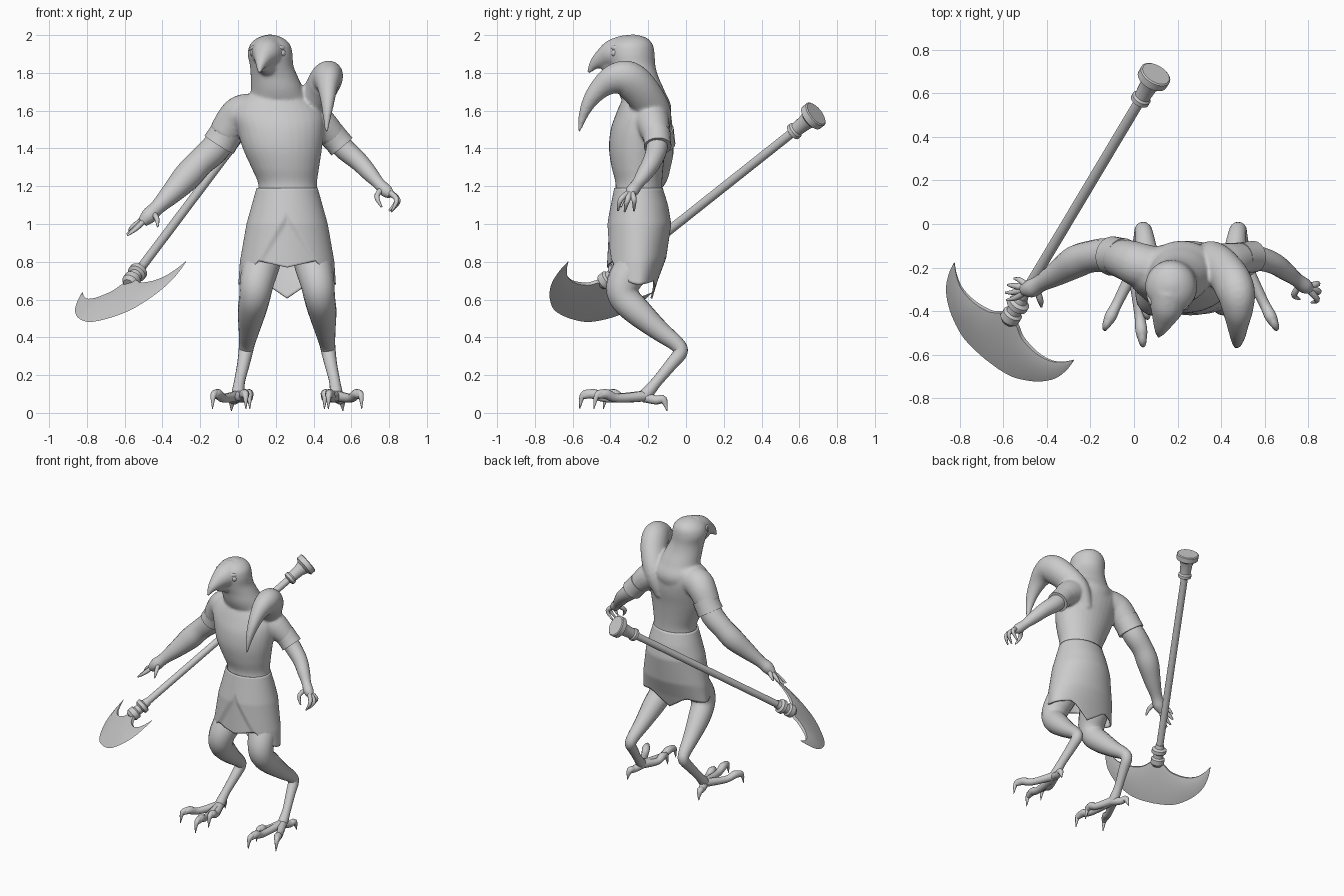
import bpy, bmesh, math
from mathutils import Vector

cube = bpy.data.objects.get("Cube")
if cube:
    bpy.data.objects.remove(cube, do_unlink=True)

clay = bpy.data.materials.new("light_grey")
clay.use_nodes = True
clay.diffuse_color = (0.6, 0.6, 0.6, 1)
clay.node_tree.nodes["Principled BSDF"].inputs["Base Color"].default_value = (0.6, 0.6, 0.6, 1)


def loft(name, rings, caps=True, sharp=50):
    """Skin a list of closed rings of points."""
    bm = bmesh.new()
    rows = [[bm.verts.new(p) for p in ring] for ring in rings]
    n = len(rows[0])
    for a, b in zip(rows, rows[1:]):
        for i in range(n):
            j = (i + 1) % n
            bm.faces.new((a[i], a[j], b[j], b[i]))
    if caps:
        bm.faces.new(rows[0][::-1])
        bm.faces.new(rows[-1])
    bmesh.ops.recalc_face_normals(bm, faces=bm.faces)
    mesh = bpy.data.meshes.new(name)
    bm.to_mesh(mesh)
    bm.free()
    for p in mesh.polygons:
        p.use_smooth = True
    mesh.set_sharp_from_angle(angle=math.radians(sharp))
    mesh.materials.append(clay)
    obj = bpy.data.objects.new(name, mesh)
    bpy.context.collection.objects.link(obj)
    return obj


def smooth(keys, steps=5):
    """Catmull-Rom interpolation through tuples of any length."""
    k = [Vector(p) for p in keys]
    k = [k[0]] + k + [k[-1]]
    out = []
    for a, b, c, d in zip(k, k[1:], k[2:], k[3:]):
        for s in range(steps):
            t = s / steps
            out.append(0.5 * (2 * b + (c - a) * t + (2 * a - 5 * b + 4 * c - d) * t * t
                              + (3 * b - a - 3 * c + d) * t ** 3))
    return out + [k[-1]]


def tube(name, keys, sides=16, steps=5, flat=1.0, sharp=50):
    """Round limb along keys of (x, y, z, radius); flat squeezes it sideways."""
    pts = smooth(keys, steps) if steps > 1 else [Vector(k) for k in keys]
    pos = [Vector(p[:3]) for p in pts]
    rings, side = [], None
    for i, p in enumerate(pos):
        d = (pos[min(i + 1, len(pos) - 1)] - pos[max(i - 1, 0)]).normalized()
        if side is None:
            side = Vector((1, 0, 0)) if abs(d.x) < 0.8 else Vector((0, 1, 0))
        side = (side - d * side.dot(d)).normalized()
        up = d.cross(side)
        r = max(pts[i][3], 0.001)
        rings.append([p + (side * math.cos(a) * flat + up * math.sin(a)) * r
                      for a in (math.tau * j / sides for j in range(sides))])
    return loft(name, rings, sharp=sharp)


def stack(name, keys, sides=32):
    """Horizontal ovals from keys of (centre x, centre y, z, half width, half depth)."""
    return loft(name, [[(x + w * math.cos(a), y + d * math.sin(a), z)
                        for a in (math.tau * j / sides for j in range(sides))]
                       for x, y, z, w, d in smooth(keys)])


def ball(name, centre, r):
    x, y, z = centre
    return stack(name, [(x, y, z + r * math.sin(t), r * math.cos(t), r * math.cos(t))
                        for t in (math.radians(v) for v in range(-88, 89, 22))], 14)


def blend(name, parts):
    """Fuse overlapping parts into one organic skin."""
    with bpy.context.temp_override(active_object=parts[0], object=parts[0],
                                   selected_objects=parts, selected_editable_objects=parts):
        bpy.ops.object.join()
    parts[0].name = name
    skin = parts[0].modifiers.new("skin", 'REMESH')
    skin.mode, skin.voxel_size, skin.use_smooth_shade = 'VOXEL', .009, True
    relax = parts[0].modifiers.new("relax", 'SMOOTH')
    relax.factor, relax.iterations = .5, 7


# Torso with pelvis
torso = stack("torso", [
    (.26, -.25, .84, .12, .09), (.26, -.25, 1, .17, .13), (.265, -.25, 1.15, .16, .125),
    (.262, -.25, 1.22, .157, .124), (.25, -.257, 1.3, .18, .137), (.235, -.258, 1.4, .21, .15),
    (.225, -.245, 1.5, .23, .154), (.21, -.23, 1.58, .24, .142), (.2, -.22, 1.65, .2, .122),
    (.2, -.22, 1.7, .12, .09)])

# First head: hooded neck and hooked beak
head = stack("short_beaked_head", [
    (.22, -.18, 1.45, .06, .05), (.22, -.195, 1.6, .16, .118), (.21, -.235, 1.7, .142, .124),
    (.192, -.262, 1.78, .125, .116), (.178, -.28, 1.84, .115, .118), (.17, -.288, 1.9, .119, .122),
    (.17, -.288, 1.95, .106, .112), (.17, -.283, 1.985, .068, .075), (.17, -.28, 2.003, .015, .015)])
beak = tube("upper_beak", [(.16, -.32, 1.905, .098), (.15, -.385, 1.9, .08), (.135, -.44, 1.877, .053),
                           (.122, -.485, 1.845, .03), (.112, -.518, 1.8, .008)])
jaw = tube("lower_beak", [(.165, -.32, 1.845, .075), (.148, -.39, 1.835, .048), (.13, -.445, 1.825, .016)])

# Second head: bent neck and long curved beak
long_head = tube("long_beaked_head", [
    (.3, -.15, 1.44, .05), (.36, -.165, 1.58, .088), (.43, -.235, 1.7, .098),
    (.467, -.31, 1.768, .099), (.475, -.385, 1.765, .082), (.475, -.45, 1.722, .06),
    (.475, -.505, 1.657, .043), (.472, -.542, 1.58, .027), (.468, -.567, 1.485, .008)], 20, flat=.87)

# Sleeves fused into the body
right_sleeve = tube("right_sleeve", [(.12, -.21, 1.59, .1), (.03, -.19, 1.585, .102), (-.02, -.17, 1.55, .096),
                                     (-.075, -.155, 1.47, .085)], 20)
left_sleeve = tube("left_sleeve", [(.32, -.2, 1.57, .1), (.42, -.178, 1.54, .092), (.515, -.155, 1.455, .068)], 20)
blend("torso_and_heads", [torso, head, beak, jaw, long_head, right_sleeve, left_sleeve])

# Eyes and brows
for side, x, y in (("right", .083, -.358), ("left", .232, -.376)):
    ball(side + "_eye", (x, y, 1.905), .02)
    tube(side + "_brow", [(x + (x - .155) * .3, y + .04, 1.922, .006), (x, y, 1.932, .014),
                          (.5 * (x + .15), y - .03, 1.93, .006)], 8)
for x in (.412, .533):
    ball("long_beaked_eye", (x, -.375, 1.785), .012)

# Skirt: hem dips at the sides and to a point behind, with a recessed front panel
CX = .26


def lerp_table(v, table):
    for (a, p), (b, q) in zip(table, table[1:]):
        if v <= b:
            return p + (q - p) * max(0, v - a) / (b - a)
    return table[-1][1]


def skirt_point(angle, s):
    c, front = math.cos(angle), math.sin(angle) < 0
    hem = lerp_table(abs(c), [(0, .77), (.62, .805), (1, .68)] if front else
                     [(0, .605), (.45, .685), (.6, .7), (1, .68)])
    z = 1.19 + (hem - 1.19) * s
    w = lerp_table(z, [(.65, .26), (.8, .25), (1, .215), (1.19, .162)])
    edge = lerp_table(z, [(.7, .185), (1, .168), (1.19, .13)] if front else
                      [(.6, .07), (.7, .1), (.82, .145), (1, .172), (1.1, .155), (1.19, .127)])
    x, y = w * c, -.25 + edge * math.sin(angle)
    if front:
        y += .012 * min(1, max(0, ((1.06 - z) * .6 - abs(x)) / .03))
    return (CX + x, y, z)


skirt = loft("skirt", [[skirt_point(math.tau * j / 144, i / 36) for j in range(144)] for i in range(37)], caps=False)
thick = skirt.modifiers.new("cloth", 'SOLIDIFY')
thick.thickness = .01

# Arms and cuffs
tube("right_cuff", [(-.05, -.155, 1.5, .09), (-.075, -.15, 1.46, .089), (-.1, -.147, 1.42, .091)], 20)
tube("right_arm", [(-.05, -.155, 1.5, .07), (-.12, -.143, 1.4, .078), (-.2, -.15, 1.325, .073),
                   (-.27, -.175, 1.25, .075), (-.35, -.225, 1.165, .058), (-.425, -.27, 1.09, .04),
                   (-.47, -.295, 1.045, .042), (-.505, -.3, 1.01, .028)])
tube("left_cuff", [(.49, -.157, 1.48, .074), (.525, -.152, 1.44, .072), (.55, -.15, 1.41, .073)], 20)
tube("left_arm", [(.49, -.155, 1.48, .055), (.56, -.155, 1.4, .057), (.64, -.18, 1.33, .05),
                  (.7, -.22, 1.265, .042), (.745, -.255, 1.215, .032), (.785, -.285, 1.175, .034),
                  (.81, -.3, 1.155, .022)])


# Fingers: each bends at a knuckle
def finger(name, base, knuckle, tip):
    tube(name, [(*base, .016), (*knuckle, .014), (*tip, .005)], 8)


for tip, knuckle in (((-.585, -.35, .94), (-.535, -.335, .98)), ((-.59, -.315, .945), (-.545, -.312, .975)),
                     ((-.58, -.28, .965), (-.545, -.285, .995)), ((-.55, -.25, .985), (-.52, -.26, 1.015))):
    finger("right_finger", (-.48, -.295, 1.035), knuckle, tip)
finger("right_thumb", (-.45, -.29, 1.06), (-.43, -.35, 1.03), (-.425, -.38, .985))
for tip, knuckle in (((.815, -.36, 1.07), (.84, -.345, 1.13)), ((.81, -.325, 1.065), (.848, -.31, 1.125)),
                     ((.8, -.275, 1.07), (.842, -.275, 1.13))):
    finger("left_finger", (.79, -.29, 1.175), knuckle, tip)
finger("left_thumb", (.765, -.275, 1.19), (.735, -.325, 1.145), (.76, -.345, 1.09))

# Legs and clawed feet, mirrored across the body centre
for side, sign in (("right", 1), ("left", -1)):
    def limb(name, keys, sides=16, sign=sign, side=side):
        tube(side + "_" + name, [(CX + sign * (x - CX), y, z, r) for x, y, z, r in keys], sides)

    limb("leg", [(.16, -.25, .94, .09), (.125, -.27, .8, .1), (.1, -.33, .69, .09), (.088, -.325, .61, .082),
                 (.072, -.25, .53, .074), (.058, -.14, .435, .055), (.047, -.05, .365, .042),
                 (.04, -.03, .32, .038), (.028, -.08, .255, .033), (.008, -.155, .165, .029),
                 (0, -.21, .1, .034), (0, -.24, .075, .026)])
    for tip, mid in (((-.13, -.47), (-.075, -.36)), ((.04, -.545), (.025, -.41)), ((.06, -.42), (.05, -.33))):
        kx, ky = mid[0] + .6 * (tip[0] - mid[0]), mid[1] + .6 * (tip[1] - mid[1])
        limb("toe", [(0, -.21, .09, .03), (*mid, .078, .024), (kx, ky, .1, .027), (*tip, .088, .016)], 10)
        limb("claw", [(kx, ky, .105, .021), (*tip, .095, .017),
                      (tip[0] * 1.04, tip[1] - .018, .02, .002)], 8)
    limb("hind_toe", [(0, -.22, .085, .03), (-.02, -.16, .068, .024), (-.03, -.12, .07, .021),
                      (-.035, -.1, .01, .002)], 10)

# Pole axe: shaft, collar and pommel share one axis
hub = Vector((-.55, -.4, .72))
axis = Vector((.424, .71, .563))


def turned(name, profile):
    tube(name, [(*(hub + axis * t), r) for t, r in profile], 24, steps=1, sharp=35)


turned("axe_shaft", [(-.02, .024), (1.42, .024)])
turned("axe_collar", [(-.07, .03), (-.05, .046), (-.015, .046), (-.005, .034), (.02, .034), (.03, .05),
                      (.055, .05), (.065, .032), (.09, .028)])
turned("axe_pommel", [(1.35, .026), (1.36, .045), (1.38, .045), (1.39, .037), (1.45, .041),
                      (1.48, .05), (1.495, .074), (1.53, .075), (1.535, .068)])

# Crescent blade: lens-shaped sections swept from horn to horn,
# keyed as inner (across, down) and outer (across, down)
across = Vector((.756, -.616, .224))
down = Vector((-.424, -.71, -.7))
normal = across.cross(down).normalized()
half = smooth([(0, .03, 0, .312), (.05, .05, .09, .306), (.1, .085, .17, .285), (.19, .1, .265, .225),
               (.27, .085, .33, .15), (.325, .045, .358, .07), (.362, 0, .364, 0)])
sections = []
for sign, run in ((-1, half[::-1]), (1, half[1:])):
    for ui, vi, uo, vo in run:
        inner = hub + across * ui * sign + down * vi
        outer = hub + across * uo * sign + down * vo
        mid = inner.lerp(outer, .45)
        bulge = normal * min(.02, .002 + .1 * (outer - inner).length)
        sections.append([inner + bulge * .5, mid + bulge, outer, mid - bulge, inner - bulge * .5])
loft("axe_blade", sections, sharp=40)
